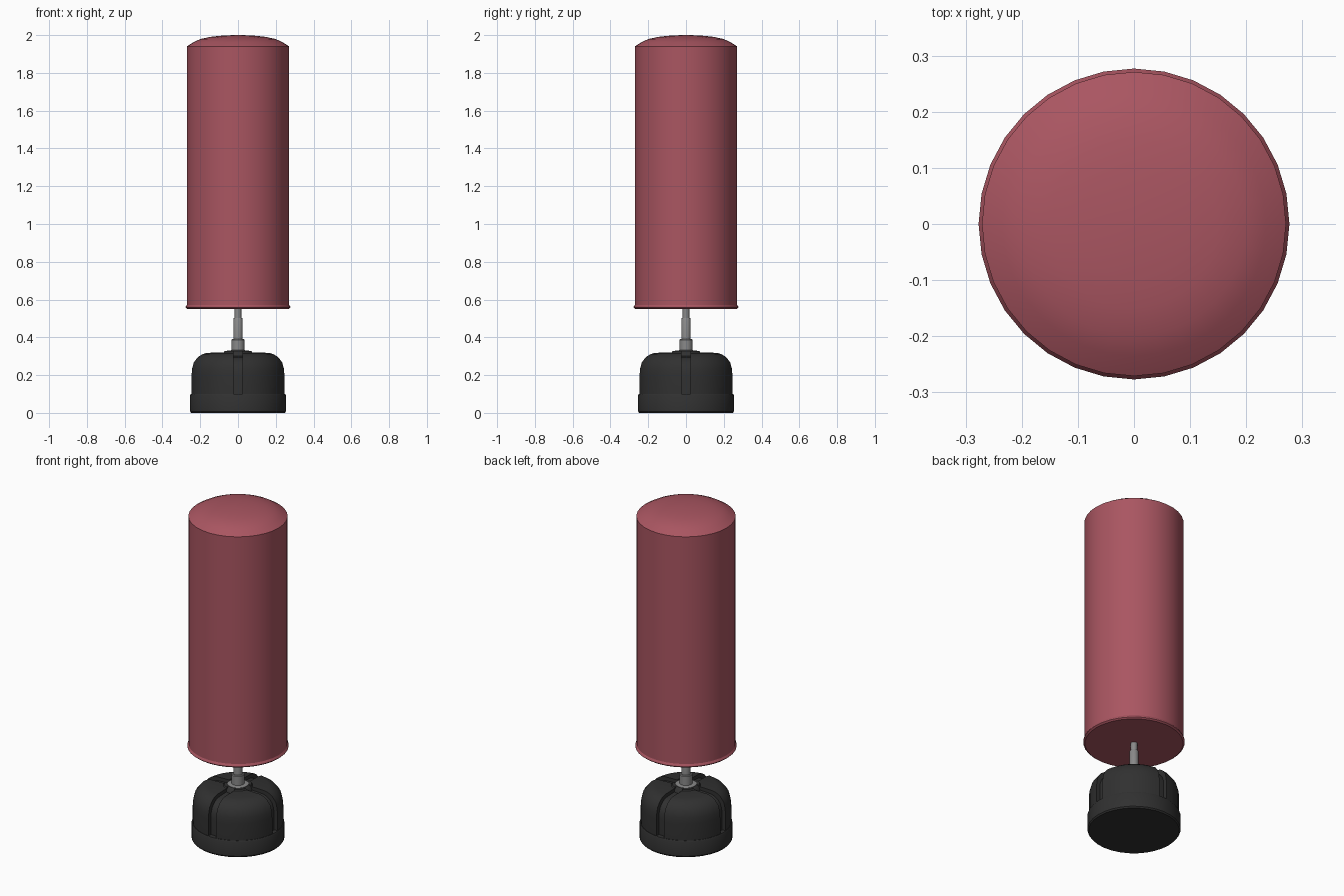
import bpy, bmesh
from math import sin, cos, asin, pi, radians

cube = bpy.data.objects.get("Cube")
if cube:
    bpy.data.objects.remove(cube, do_unlink=True)


def material(name, color, rough):
    m = bpy.data.materials.new(name)
    m.use_nodes = True
    m.diffuse_color = (*color, 1)
    bsdf = next(n for n in m.node_tree.nodes if n.type == 'BSDF_PRINCIPLED')
    bsdf.inputs["Base Color"].default_value = (*color, 1)
    bsdf.inputs["Roughness"].default_value = rough
    return m


red = material("red_vinyl", (0.40, 0.092, 0.12), 0.6)
black = material("black_plastic", (0.03, 0.03, 0.03), 0.6)
steel = material("grey_steel", (0.25, 0.25, 0.25), 0.4)


def polar(r, a, z):
    return (r * cos(a), r * sin(a), z)


def skin(name, rings, mat, angle=35):
    """Bridge closed rings of equal length, cap both ends and shade."""
    bm = bmesh.new()
    loops = [[bm.verts.new(p) for p in ring] for ring in rings]
    n = len(loops[0])
    for lo, hi in zip(loops, loops[1:]):
        for i in range(n):
            j = (i + 1) % n
            bm.faces.new((lo[i], lo[j], hi[j], hi[i]))
    bm.faces.new(loops[0][::-1])
    bm.faces.new(loops[-1])
    bmesh.ops.remove_doubles(bm, verts=bm.verts, dist=1e-5)
    bmesh.ops.recalc_face_normals(bm, faces=bm.faces)
    me = bpy.data.meshes.new(name)
    bm.to_mesh(me)
    bm.free()
    me.materials.append(mat)
    ob = bpy.data.objects.new(name, me)
    bpy.context.collection.objects.link(ob)
    bpy.ops.object.select_all(action='DESELECT')
    ob.select_set(True)
    bpy.context.view_layer.objects.active = ob
    bpy.ops.object.shade_smooth_by_angle(angle=radians(angle))
    return ob


def lathe(name, profile, mat, sides=32, angle=35):
    rings = [[polar(r, 2 * pi * i / sides, z) for i in range(sides)]
             for r, z in profile]
    return skin(name, rings, mat, angle)


def grooved_ring(r, z, floor_r, floor_z, half=0.025, steps=8):
    """Ring with four straight grooves of constant width on the axes."""
    a, b = asin(half / r), asin(half / floor_r)
    ring = []
    for q in range(4):
        base = q * pi / 2
        ring += [polar(floor_r, base + t, floor_z) for t in (-b, 0, b)]
        span = pi / 2 - 2 * a
        ring += [polar(r, base + a + span * i / steps, z)
                 for i in range(steps + 1)]
    return ring


# Bag with a rolled lower edge and a shallow domed top
lathe("punching_bag", [(0.268, 0.55), (0.277, 0.557), (0.277, 0.562),
                       (0.271, 0.572), (0.271, 1.94), (0.235, 1.963),
                       (0.2, 1.979), (0.15, 1.99), (0.1, 1.996),
                       (0.05, 1.999), (0.01, 2.0)], red, angle=28)

# Wide foot of the base
lathe("base_foot", [(0.248, 0), (0.254, 0.008), (0.254, 0.093),
                    (0.25, 0.1), (0.2, 0.1)], black)

# Rounded base body: outer radius, height, groove radius, groove height
body = [(0.247, 0.098, 0.224, 0.098), (0.247, 0.2, 0.224, 0.2),
        (0.244, 0.235, 0.221, 0.228), (0.235, 0.268, 0.212, 0.255),
        (0.214, 0.295, 0.195, 0.276), (0.19, 0.311, 0.175, 0.289),
        (0.165, 0.318, 0.152, 0.296), (0.08, 0.32, 0.08, 0.3),
        (0.075, 0.327, 0.075, 0.315), (0.06, 0.327, 0.06, 0.327)]
skin("base_body", [grooved_ring(*p) for p in body], black)

# Steel post: flange, collar, shaft and thin rod
lathe("post_flange", [(0.058, 0.32), (0.058, 0.329), (0.035, 0.332)], steel, 24)
lathe("post_collar", [(0.035, 0.325), (0.035, 0.386), (0.032, 0.39)], steel, 24)
lathe("post_shaft", [(0.025, 0.385), (0.025, 0.497), (0.022, 0.502)], steel, 16)
lathe("post_rod", [(0.018, 0.495), (0.018, 0.56)], steel, 16)
